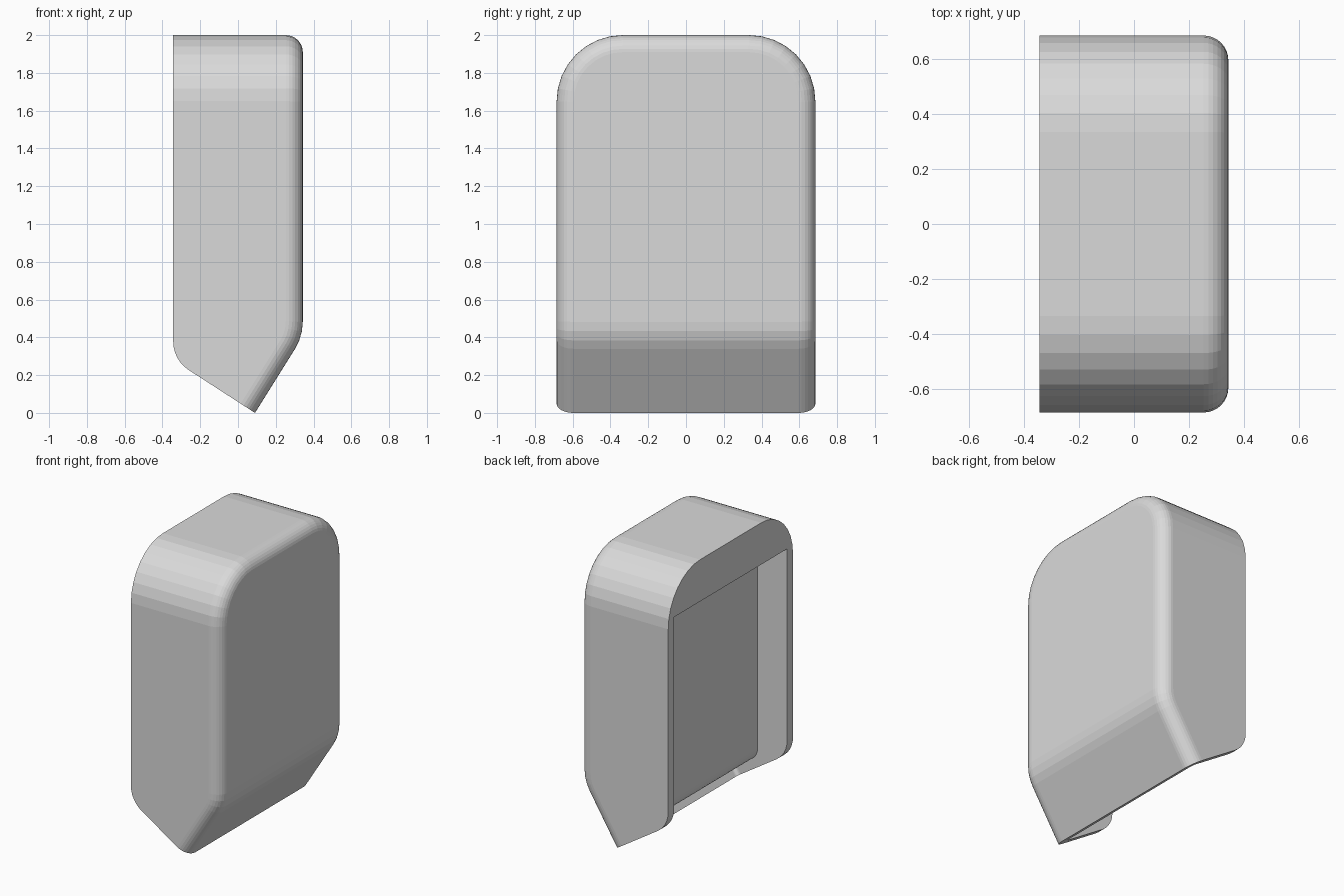
import bpy, bmesh, math
from mathutils import Vector

if "Cube" in bpy.data.objects:
    bpy.data.objects.remove(bpy.data.objects["Cube"])


def fillet(prev, corner, nxt, radius, steps):
    """Points of an arc that rounds one corner of a 2D outline."""
    p, c, n = Vector(prev), Vector(corner), Vector(nxt)
    a, b = (p - c).normalized(), (n - c).normalized()
    half = a.angle(b) / 2
    t = radius / math.tan(half)
    centre = c + (a + b).normalized() * radius / math.sin(half)
    start, end = c + a * t - centre, c + b * t - centre
    total = start.angle(end)
    return [tuple(centre + (start * math.sin(total * (1 - i / steps))
                            + end * math.sin(total * i / steps)) / math.sin(total))
            for i in range(steps + 1)]


def prism(name, outline, half_width):
    """Extrude an x-z outline along y, return object and bmesh."""
    bm = bmesh.new()
    face = bm.faces.new([bm.verts.new((x, -half_width, z)) for x, z in outline])
    ext = bmesh.ops.extrude_face_region(bm, geom=[face])
    moved = [v for v in ext["geom"] if isinstance(v, bmesh.types.BMVert)]
    bmesh.ops.translate(bm, verts=moved, vec=(0, 2 * half_width, 0))
    bmesh.ops.recalc_face_normals(bm, faces=bm.faces)
    obj = bpy.data.objects.new(name, bpy.data.meshes.new(name))
    bpy.context.collection.objects.link(obj)
    return obj, bm


def round_edges(bm, edges, radius, segments):
    bmesh.ops.bevel(bm, geom=edges, offset=radius, offset_type='OFFSET',
                    segments=segments, profile=0.5, affect='EDGES', clamp_overlap=False)
    bm.normal_update()


def runs_along_y(e):
    return abs(e.verts[0].co.y - e.verts[1].co.y) > 0.01


BACK, FRONT, TOP, HALF, WALL = -0.343, 0.343, 2.0, 0.685, 0.065
tip, heel, knee = (0.09, 0.0), (BACK, 0.28), (FRONT, 0.405)

# Outer shell: pointed bottom with softened heel and knee
outline = [(BACK, TOP)]
outline += fillet((BACK, TOP), heel, tip, 0.18, 6)
outline += [tip] + fillet(tip, knee, (FRONT, TOP), 0.27, 3) + [(FRONT, TOP)]
shell, bm = prism("cover_shell", outline, HALF)

# Large rounded shoulders
shoulders = [e for e in bm.edges if not runs_along_y(e)
             and all(v.co.z > TOP - 0.001 for v in e.verts)]
round_edges(bm, shoulders, 0.35, 8)

# Small rounding around the front panel, ending at the tip
rim = []
for e in bm.edges:
    flags = [f.normal.x > 0.5 for f in e.link_faces]
    if sum(flags) == 1 and e.link_faces[flags.index(False)].normal.z > -0.3:
        rim.append(e)
round_edges(bm, rim, 0.09, 8)
bm.to_mesh(shell.data)
bm.free()

# Recess: shallow pocket in the back that wraps under the bottom
along = (Vector(heel) - Vector(tip)).normalized()      # up the underside
up = Vector((along.y, -along.x))                       # up the front slope
inner_tip = Vector(tip) + along * WALL
core_tip = inner_tip + up * WALL
depth_x, ceiling = -0.115, 1.71
core_heel = core_tip + along * ((depth_x - core_tip.x) / along.x)
pocket_line = [(-0.6, ceiling), (depth_x, ceiling)]
pocket_line += fillet((depth_x, ceiling), core_heel, core_tip, 0.09, 5)
pocket_line += [tuple(core_tip), tuple(inner_tip - up * 0.2), (-0.6, -0.2)]
pocket, bm = prism("pocket_cutter", pocket_line, HALF - WALL)
# Soft inner corners behind the front flap
corners = [e for e in bm.edges if not runs_along_y(e)
           and any(abs(f.normal.x - (-along.x)) < 0.01 and abs(f.normal.z + along.y) < 0.01
                   for f in e.link_faces)
           and min(v.co.z for v in e.verts) < 0]
round_edges(bm, corners, 0.025, 4)
bm.to_mesh(pocket.data)
bm.free()
pocket.hide_render = True

cut = shell.modifiers.new("pocket", 'BOOLEAN')
cut.operation, cut.solver, cut.object = 'DIFFERENCE', 'EXACT', pocket
bpy.context.view_layer.objects.active = shell
shell.select_set(True)
bpy.ops.object.modifier_apply(modifier=cut.name)
bpy.data.objects.remove(pocket)

# Single light grey finish
grey = bpy.data.materials.new("light_grey")
grey.diffuse_color = (0.7, 0.7, 0.7, 1)
grey.use_nodes = True
grey.node_tree.nodes["Principled BSDF"].inputs["Base Color"].default_value = grey.diffuse_color
shell.data.materials.clear()
shell.data.materials.append(grey)
